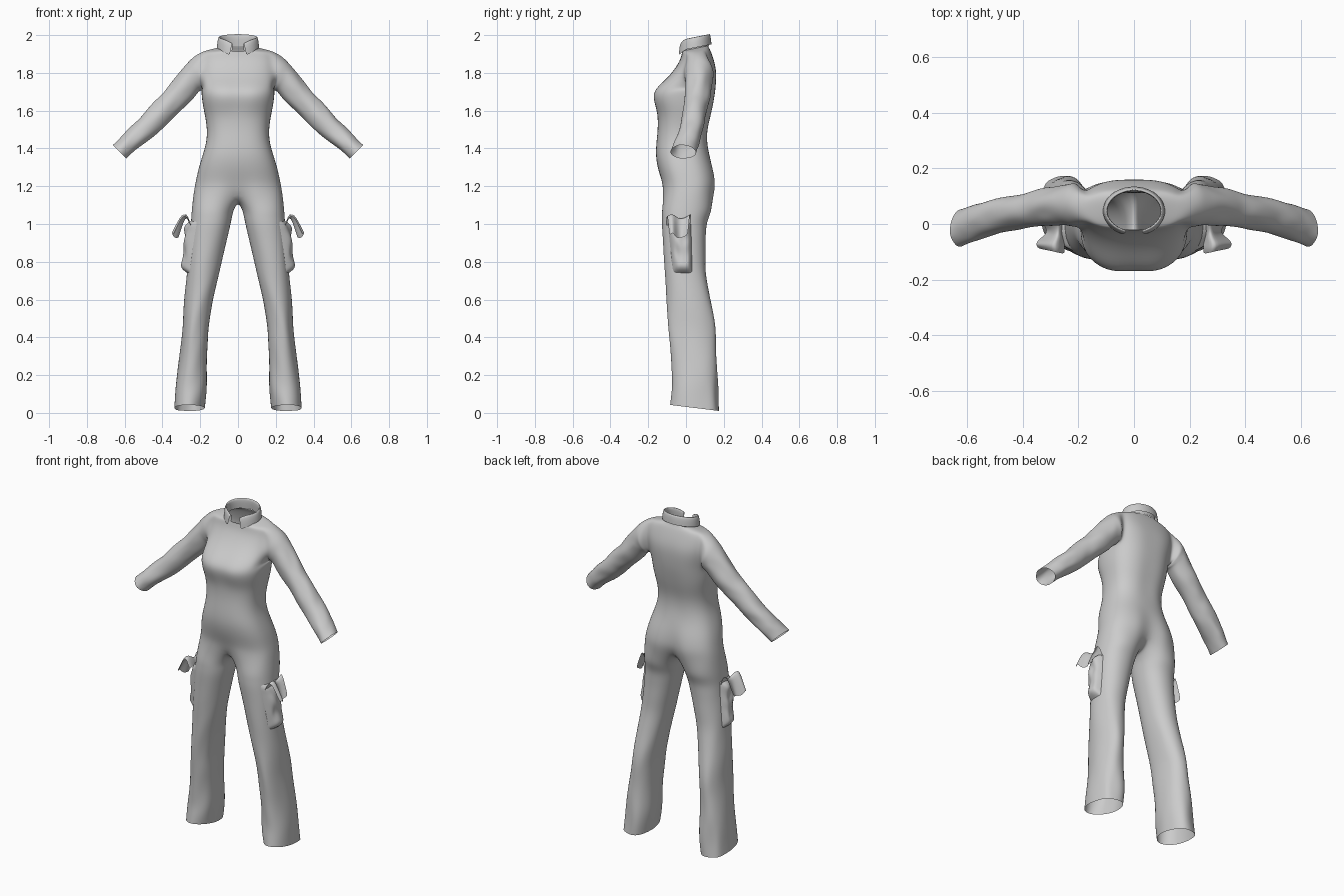
import bpy, bmesh
from math import sin, cos, radians, sqrt, pi
from mathutils import Vector, noise

if "Cube" in bpy.data.objects:
    bpy.data.objects.remove(bpy.data.objects["Cube"])


def build(name, verts, faces, levels=2):
    """Half mesh -> mirrored, subdivided, smooth cloth object."""
    mesh = bpy.data.meshes.new(name)
    mesh.from_pydata(verts, [], faces)
    bm = bmesh.new()
    bm.from_mesh(mesh)
    bmesh.ops.recalc_face_normals(bm, faces=bm.faces)
    bm.to_mesh(mesh)
    bm.free()
    mesh.shade_smooth()
    ob = bpy.data.objects.new(name, mesh)
    bpy.context.collection.objects.link(ob)
    mir = ob.modifiers.new("mirror", 'MIRROR')
    mir.use_clip = True
    mir.merge_threshold = 0.0005
    sub = ob.modifiers.new("subdivide", 'SUBSURF')
    sub.levels = sub.render_levels = levels
    return ob


def sample(table, steps):
    """Subdivide a table of key sections linearly."""
    out = [table[0]]
    for a, b in zip(table, table[1:]):
        for i in range(1, steps + 1):
            f = i / steps
            out.append(tuple(p + (q - p) * f for p, q in zip(a, b)))
    return out


def spow(v, p):
    return abs(v) ** p * (1 if v >= 0 else -1)


def crease(a, s, freq):
    return noise.noise(Vector((1.6 * sin(a), 1.6 * cos(a), s * freq)))


def bridge(faces, a, b, closed=True):
    n = len(a)
    for i in range(n if closed else n - 1):
        j = (i + 1) % n
        faces.append((a[i], a[j], b[j], b[i]))


# Torso sections: z, half width, front y, back y, tilt, front centre dent, back centre dent
TORSO = [
    (1.17, .236, -.131, .160, 0, .025, .035),
    (1.22, .226, -.130, .164, 0, .006, .025),
    (1.29, .212, -.150, .150, 0, 0, .012),
    (1.36, .190, -.162, .126, 0, 0, 0),
    (1.43, .168, -.158, .114, 0, 0, .004),
    (1.50, .164, -.150, .116, 0, 0, .005),
    (1.57, .175, -.150, .134, 0, 0, .005),
    (1.62, .186, -.165, .145, 0, .006, .005),
    (1.67, .193, -.181, .154, 0, .010, .004),
    (1.715, .196, -.172, .160, 0, .010, .004),
    (1.77, .198, -.105, .164, 0, .004, .004),
    (1.82, .200, -.060, .162, 0, 0, .003),
    (1.87, .200, -.030, .148, 0, 0, 0),
    (1.912, .192, -.022, .130, .1, 0, 0),
    (1.922, .145, -.020, .122, .15, 0, 0),
    (1.930, .100, -.022, .118, .2, 0, 0)]
# Leg sections: z, inner x, outer x, front y, back y
LEG = [
    (1.08, .020, .246, -.132, .140), (1.0, .038, .252, -.131, .112),
    (.90, .062, .261, -.123, .106), (.75, .095, .273, -.113, .106),
    (.60, .130, .284, -.106, .133), (.45, .157, .293, -.096, .156),
    (.30, .163, .311, -.081, .168), (.15, .164, .336, -.071, .173),
    (.026, .178, .345, -.080, .176)]
# Sleeve sections: x, y, z, radius up, radius y, lean from vertical in degrees
ARM = [
    (.210, .070, 1.800, .090, .082, 16), (.253, .068, 1.756, .075, .072, 42),
    (.352, .055, 1.642, .068, .066, 45), (.455, .038, 1.540, .065, .064, 45),
    (.550, .012, 1.452, .057, .066, 45), (.626, -.014, 1.382, .051, .068, 45)]

verts, faces = [], []


def ring(points):
    start = len(verts)
    verts.extend(points)
    return list(range(start, len(verts)))


# Torso half shell, leaving the armhole open
rows = []
for z, w, yf, yb, tilt, df, db in TORSO:
    yc, b = (yf + yb) / 2, (yb - yf) / 2
    pts = []
    for i in range(13):
        t = pi * i / 12
        x = 0 if i in (0, 12) else w * spow(sin(t), .8)
        y = yc - b * spow(cos(t), .8) + (df if i == 0 else -db if i == 12 else 0)
        pts.append((x, y, z + tilt * (y - .05)))
    rows.append(ring(pts))
for r in range(len(rows) - 1):
    for i in range(12):
        if not (9 <= r < 13 and 4 <= i < 8):
            faces.append((rows[r][i], rows[r][i + 1], rows[r + 1][i + 1], rows[r + 1][i]))

# Sleeve, grown out of the armhole
prev = ([rows[9][i] for i in range(4, 8)] + [rows[r][8] for r in range(9, 13)]
        + [rows[13][i] for i in range(8, 4, -1)] + [rows[r][4] for r in range(13, 9, -1)])
for k, (cx, cy, cz, ru, ry, lean) in enumerate(sample(ARM, 3)):
    up = Vector((sin(radians(lean)), 0, cos(radians(lean))))
    pts = []
    for i in range(16):
        a = radians(225 - 22.5 * i)
        amp = .16 if k > 2 else .03
        f = 1 + amp * crease(a + k * .25, k, .55)
        pts.append(Vector((cx, cy, cz)) + up * ru * f * cos(a) + Vector((0, ry * f * sin(a), 0)))
    cur = ring(pts)
    bridge(faces, prev, cur)
    prev = cur

# Trouser leg, starting at the hip row and a crotch strip
crotch = ring([(0, .085, 1.125), (0, .01, 1.11), (0, -.06, 1.12)])
prev = rows[0] + crotch
angles = [radians(-50 + 280 * i / 12) for i in range(13)] + [radians(a) for a in (250, 270, 290)]
for z, xi, xo, yf, yb in sample(LEG, 2):
    xc, a, yc, b = (xi + xo) / 2, (xo - xi) / 2, (yf + yb) / 2, (yb - yf) / 2
    amp = .03 + .11 * max(0, min(1, (.95 - z) / .8))
    hem = max(0, 1 - z / .15) * .15
    pts = []
    for t in angles:
        f = 1 + amp * crease(t + z * 2, z, 5)
        y = yc - b * f * spow(cos(t), .92)
        pts.append((xc + a * f * spow(sin(t), .92), y, z - hem * (y - yc)))
    cur = ring(pts)
    bridge(faces, prev, cur)
    prev = cur
build("jumpsuit_body", verts, faces)


def grid(name, nu, nv, fn, levels=1):
    """Half-side cloth patch from a function of u, v in 0..1."""
    pts = [fn(i / nu, j / nv) for j in range(nv + 1) for i in range(nu + 1)]
    quads = [(j * (nu + 1) + i, j * (nu + 1) + i + 1, (j + 1) * (nu + 1) + i + 1, (j + 1) * (nu + 1) + i)
             for j in range(nv) for i in range(nu)]
    return build(name, pts, quads, levels)


# Fold-over collar: stand, fold line, then leaf hanging outside with a front point
def collar(u, v):
    t = radians(17 + 163 * u)
    front = max(0, 1 - u * 4)
    grow = (0, -.003, -.002, .006, .012, .014)[round(v * 5)]
    drop = (0, .55, .95, 1.0, .55, .08)[round(v * 5)]
    x = 0 if u == 1 else (.098 + grow) * sin(t) + front * .022 * max(0, v - .6)
    y = .047 - (.074 + grow) * cos(t)
    height = .064 - .02 * front ** 2
    z = 1.929 + .2 * (y - .05) + height * drop - (.022 * front if v > .9 else 0)
    return (x, y, z)


grid("collar", 16, 5, collar)


# Outer surface of the trouser leg, used to seat the pocket
LEG_FINE = sample(LEG, 8)


def leg_x(y, z):
    _, xi, xo, yf, yb = min(LEG_FINE, key=lambda s: abs(s[0] - z))
    k = (y - (yf + yb) / 2) / ((yb - yf) / 2)
    return (xi + xo) / 2 + (xo - xi) / 2 * sqrt(max(0.05, 1 - k * k))


# Baggy cargo pocket
def pocket(u, v):
    z = .74 + .28 * v
    y = (-.072 - .03 * v) + u * (.107 + .022 * v)
    edge = min(u, 1 - u, v * 1.6, (1 - v) * 1.6)
    puff = min(1, edge * 7) * (.032 + .016 * noise.noise(Vector((u * 3, v * 4, 2))))
    return (leg_x(y, z) - .006 + puff, y, z)


grid("cargo_pocket", 10, 14, pocket)

# Crumpled pocket flap, lifting away from the leg
FLAP = [(.250, .985), (.268, 1.030), (.285, 1.045), (.303, 1.025), (.322, .985), (.345, .935)]


def flap(u, v):
    x, z = FLAP[round(v * 5)]
    y = -.108 + .138 * u + .02 * v * (1 - 2 * u)
    wave = sin(u * 2.5 * pi)
    return (x + .012 * wave * v - .03 * u * v, y, z + .012 * wave + .015 * noise.noise(Vector((u * 4, v * 3, 5))))


grid("pocket_flap", 10, 5, flap)
